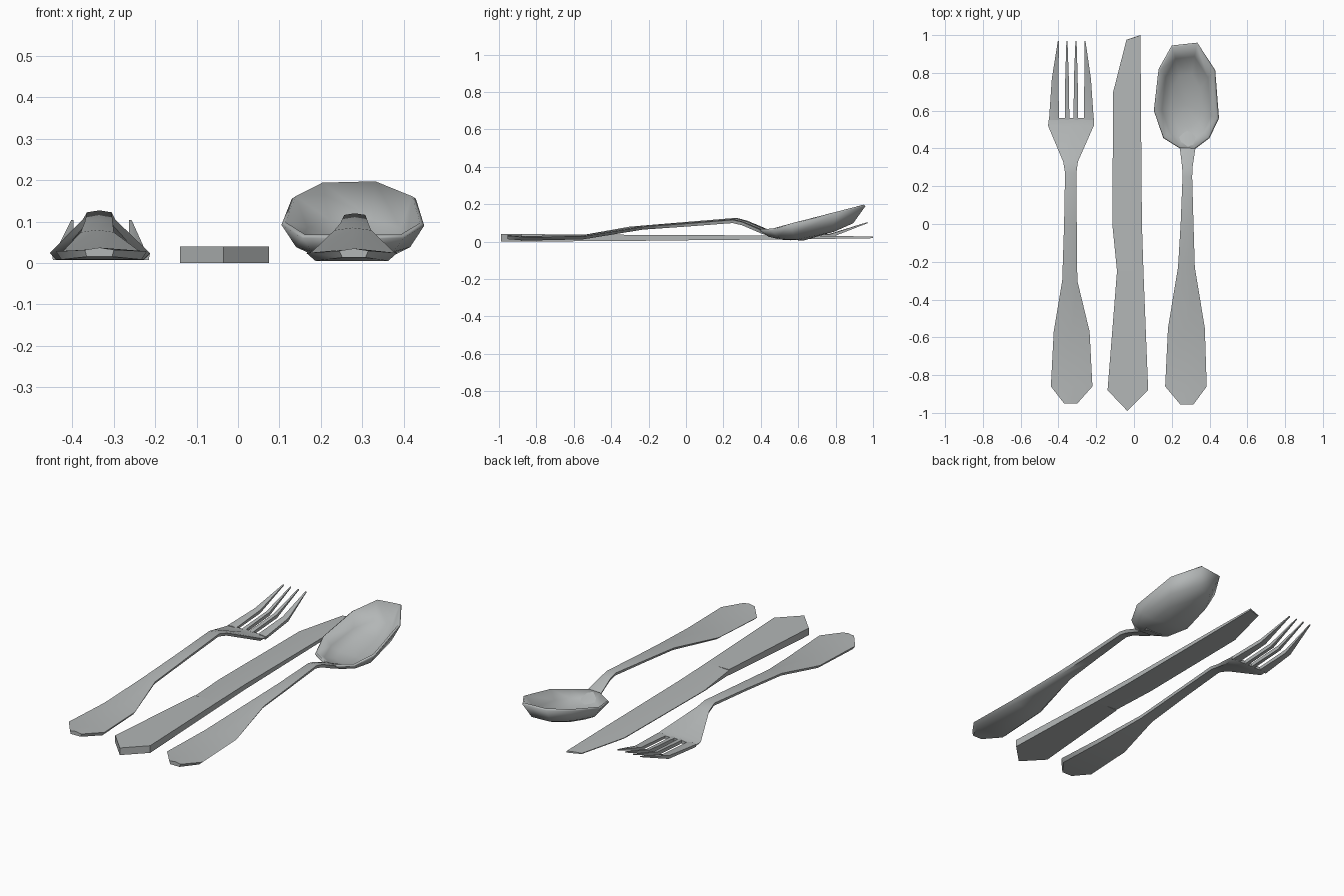
import bpy, bmesh, math

steel = bpy.data.materials.new("steel_grey")
steel.diffuse_color = (0.45, 0.47, 0.47, 1)


def finish(bm, name, angle=50):
    bmesh.ops.recalc_face_normals(bm, faces=bm.faces)
    me = bpy.data.meshes.new(name)
    bm.to_mesh(me)
    bm.free()
    me.materials.append(steel)
    ob = bpy.data.objects.new(name, me)
    bpy.context.collection.objects.link(ob)
    bpy.ops.object.select_all(action='DESELECT')
    bpy.context.view_layer.objects.active = ob
    ob.select_set(True)
    bpy.ops.object.shade_smooth_by_angle(angle=math.radians(angle))
    return ob


def bridge(bm, rings):
    for a, b in zip(rings, rings[1:]):
        n = len(a)
        for i in range(n):
            j = (i + 1) % n
            bm.faces.new((a[i], a[j], b[j], b[i]))


def loft(name, stations, crown=0.006, inset=0.12):
    """Stations are (y, left x, right x, bottom z, top z)."""
    bm = bmesh.new()
    rings = []
    for y, l, r, b, t in stations:
        m, w = (l + r) / 2, r - l
        k = min(crown, w * 0.08)
        pts = [(l, t - k), (m, t), (r, t - k),
               (r - w * inset, b), (l + w * inset, b)]
        rings.append([bm.verts.new((x, y, z)) for x, z in pts])
    bridge(bm, rings)
    bm.faces.new(rings[0])
    bm.faces.new(rings[-1])
    return finish(bm, name)


# Fork: handle, neck and shoulder
loft("fork_handle", [
    (-0.95, -0.37, -0.30, 0.015, 0.037),
    (-0.86, -0.44, -0.22, 0.008, 0.034),
    (-0.57, -0.425, -0.235, 0.010, 0.032),
    (-0.30, -0.38, -0.30, 0.060, 0.080),
    (0.0, -0.37, -0.303, 0.085, 0.105),
    (0.27, -0.365, -0.305, 0.106, 0.127),
    (0.33, -0.375, -0.297, 0.090, 0.111),
    (0.52, -0.455, -0.213, 0.008, 0.030),
    (0.56, -0.450, -0.213, 0.007, 0.026)], inset=0.06)

# Fork tines
tines = [(-0.450, -0.397, -0.435, -0.400, -0.400),
         (-0.365, -0.342, -0.364, -0.345, -0.355),
         (-0.320, -0.296, -0.318, -0.298, -0.307),
         (-0.265, -0.213, -0.263, -0.228, -0.260)]
for i, (l, r, l2, r2, tip) in enumerate(tines):
    loft(f"fork_tine_{i + 1}", [
        (0.55, l, r, 0.007, 0.027),
        (0.77, l2, r2, 0.020, 0.042),
        (0.97, tip - 0.003, tip + 0.003, 0.098, 0.104)], inset=0.05)

# Knife handle: flat slab
bm = bmesh.new()
outline = [(-0.035, -0.99), (0.075, -0.88), (0.05, -0.25),
           (-0.09, -0.25), (-0.14, -0.88)]
rings = [[bm.verts.new((x, y, z + (0.004 * s if y > -0.5 else 0)))
          for x, y in outline] for z, s in ((0, 1), (0.04, -1))]
bridge(bm, rings)
for ring in rings:
    bm.faces.new(ring)
finish(bm, "knife_handle", 40)

# Knife blade: thick spine on the right, thin cutting edge on the left
bm = bmesh.new()
rings = []
for y, l, r, yl, b, t, e in [
        (-0.25, -0.09, 0.05, -0.25, 0.004, 0.036, 0.012),
        (0.0, -0.115, 0.042, 0.0, 0.007, 0.035, 0.002),
        (0.72, -0.11, 0.036, 0.70, 0.014, 0.031, 0.002),
        (1.0, -0.04, 0.035, 0.975, 0.018, 0.027, 0.002)]:
    c, m = (b + t) / 2, r - (r - l) * 0.45
    pts = [(r, y, b), (r, y, t), (m, (y + yl) / 2, t),
           (l, yl, c + e), (l, yl, c - e), (m, (y + yl) / 2, b)]
    rings.append([bm.verts.new(p) for p in pts])
bridge(bm, rings)
bm.faces.new(rings[0])
bm.faces.new(rings[-1])
finish(bm, "knife_blade")

# Spoon handle and neck
loft("spoon_handle", [
    (-0.955, 0.245, 0.315, 0.013, 0.035),
    (-0.86, 0.165, 0.385, 0.005, 0.030),
    (-0.55, 0.180, 0.375, 0.012, 0.034),
    (-0.23, 0.233, 0.322, 0.064, 0.085),
    (0.0, 0.247, 0.315, 0.080, 0.101),
    (0.25, 0.257, 0.308, 0.099, 0.120),
    (0.30, 0.255, 0.310, 0.087, 0.109),
    (0.40, 0.243, 0.325, 0.044, 0.068),
    (0.50, 0.225, 0.335, 0.010, 0.024)], inset=0.1)

# Spoon bowl: rim, two inner rings and a floor, given thickness
rim = [(0.20, 0.945, 0.187), (0.335, 0.96, 0.190), (0.43, 0.815, 0.155),
       (0.45, 0.56, 0.090), (0.40, 0.455, 0.060), (0.32, 0.395, 0.058),
       (0.243, 0.40, 0.058), (0.155, 0.455, 0.060), (0.105, 0.60, 0.092),
       (0.13, 0.82, 0.155)]
cx, cy = 0.28, 0.63
bm = bmesh.new()
rings = []
for s, d in ((1, 0), (0.8, 0.62), (0.5, 0.92)):
    ring = []
    for x, y, z in rim:
        floor = 0.006 + max(0, y - 0.6) * 0.10
        ring.append(bm.verts.new((cx + (x - cx) * s, cy + (y - cy) * s,
                                  z + (floor - z) * d)))
    rings.append(ring)
bridge(bm, rings)
mid = bm.verts.new((cx, cy, 0.006))
for i in range(10):
    bm.faces.new((rings[-1][i], rings[-1][(i + 1) % 10], mid))
bowl = finish(bm, "spoon_bowl", 60)
solid = bowl.modifiers.new("thickness", 'SOLIDIFY')
solid.thickness = 0.012
solid.offset = 1 if bowl.data.polygons[-1].normal.z > 0 else -1
